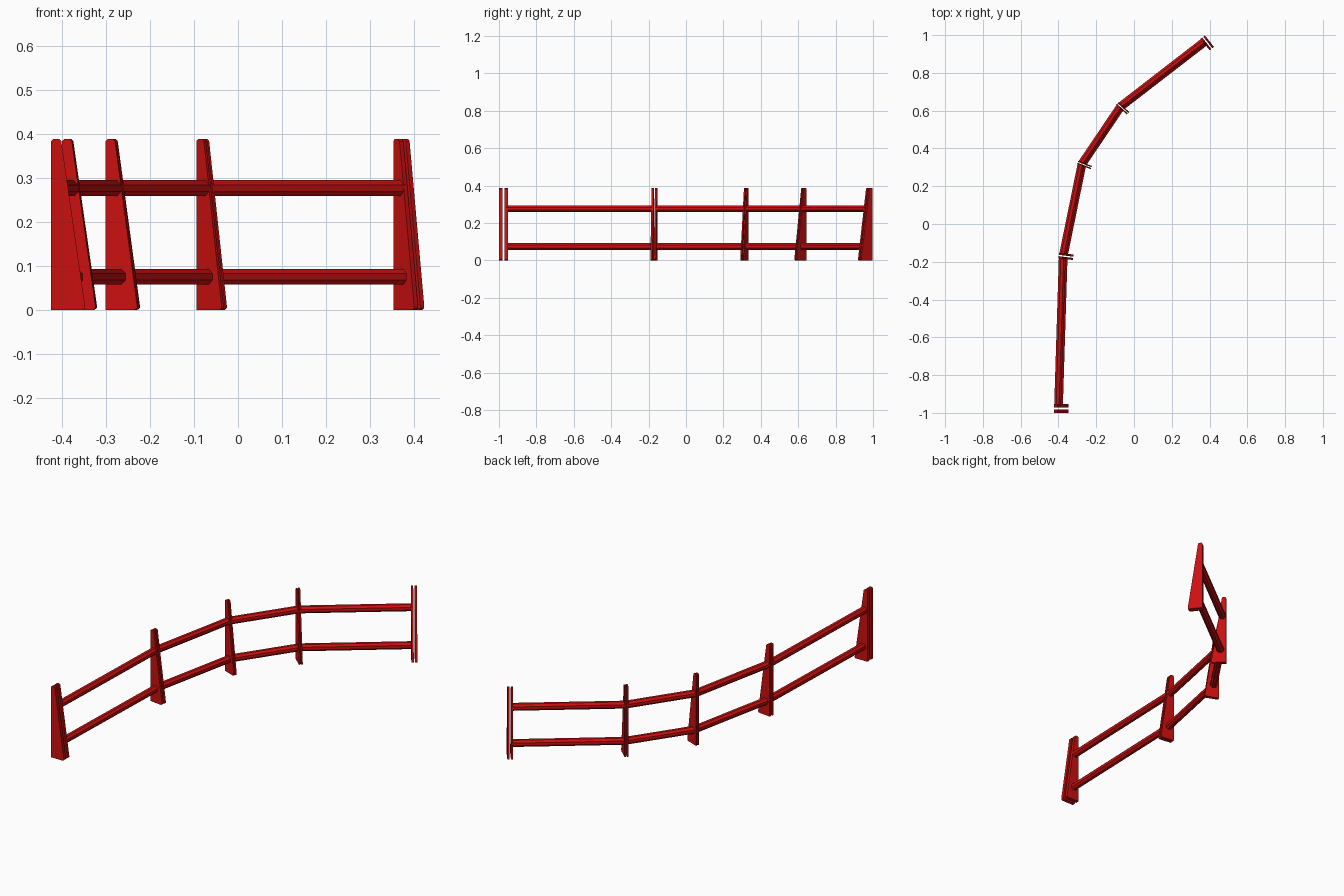
import bpy, bmesh
from math import cos, sin, pi, radians
from mathutils import Vector, Matrix

if "Cube" in bpy.data.objects:
    bpy.data.objects.remove(bpy.data.objects["Cube"])

red = bpy.data.materials.new("red_paint")
red.use_nodes = True
red.diffuse_color = (0.6, 0.005, 0.005, 1)
red.node_tree.nodes["Principled BSDF"].inputs["Base Color"].default_value = (0.6, 0.005, 0.005, 1)

WIDTH = 0.077          # post depth at the ground
RAIL_RADIUS = 0.0195
# Tapered post outline: distance from the outer edge, height
PROFILE = [(0, 0), (0.071, 0), (WIDTH, 0.004), (WIDTH, 0.009), (0.023, 0.383),
           (0.018, 0.388), (0.005, 0.388), (0, 0.383)]
# Rails: distance from the outer edge, height
RAILS = {"upper": (0.02, 0.2765), "lower": (0.03, 0.075)}
# Posts along the curve: centre x, centre y, turn in degrees, pair thickness
POSTS = [(-0.386, -0.9765, 0, 0.047), (-0.3605, -0.1715, 7, 0.029),
         (-0.262, 0.3125, 21, 0.018), (-0.06, 0.612, 42, 0.018),
         (0.388, 0.959, 52, 0.029)]


def add_object(name, bm):
    bmesh.ops.recalc_face_normals(bm, faces=bm.faces)
    mesh = bpy.data.meshes.new(name)
    bm.to_mesh(mesh)
    bm.free()
    mesh.materials.append(red)
    obj = bpy.data.objects.new(name, mesh)
    bpy.context.collection.objects.link(obj)
    return obj


def across(turn):
    return Vector((cos(radians(turn)), -sin(radians(turn)), 0))


def along(turn):
    return Vector((sin(radians(turn)), cos(radians(turn)), 0))


def add_plate(name, post, near, far):
    """Extrude the post outline between two offsets along the fence."""
    x, y, turn, _ = post
    origin = Vector((x, y, 0)) - across(turn) * WIDTH / 2
    bm = bmesh.new()
    face = bm.faces.new([bm.verts.new(origin + across(turn) * u + along(turn) * near
                                      + Vector((0, 0, z))) for u, z in PROFILE])
    result = bmesh.ops.extrude_face_region(bm, geom=[face])
    verts = [v for v in result["geom"] if isinstance(v, bmesh.types.BMVert)]
    bmesh.ops.translate(bm, vec=along(turn) * (far - near), verts=verts)
    add_object(name, bm)


def rail_point(post, offset, height, side):
    """Point inside the plate that the rail butts into."""
    x, y, turn, thick = post
    return (Vector((x, y, height)) + across(turn) * (offset - WIDTH / 2)
            + along(turn) * side * thick * 0.31)


def add_rail(name, start, end):
    bm = bmesh.new()
    axis = end - start
    turn = Matrix.Rotation(pi / 8, 4, "Z")
    place = Matrix.Translation((start + end) / 2) @ axis.to_track_quat("Z", "Y").to_matrix().to_4x4()
    bmesh.ops.create_cone(bm, cap_ends=True, segments=8, radius1=RAIL_RADIUS,
                          radius2=RAIL_RADIUS, depth=axis.length, matrix=place @ turn)
    add_object(name, bm)


# Posts, each a pair of thin plates with a gap
for i, post in enumerate(POSTS, 1):
    t = post[3]
    add_plate(f"post_{i}_front_plate", post, -0.5 * t, -0.12 * t)
    add_plate(f"post_{i}_back_plate", post, 0.12 * t, 0.5 * t)

# Two rails between each pair of neighbouring posts
for i, (a, b) in enumerate(zip(POSTS, POSTS[1:]), 1):
    for label, (offset, height) in RAILS.items():
        add_rail(f"{label}_rail_{i}", rail_point(a, offset, height, 1),
                 rail_point(b, offset, height, -1))
